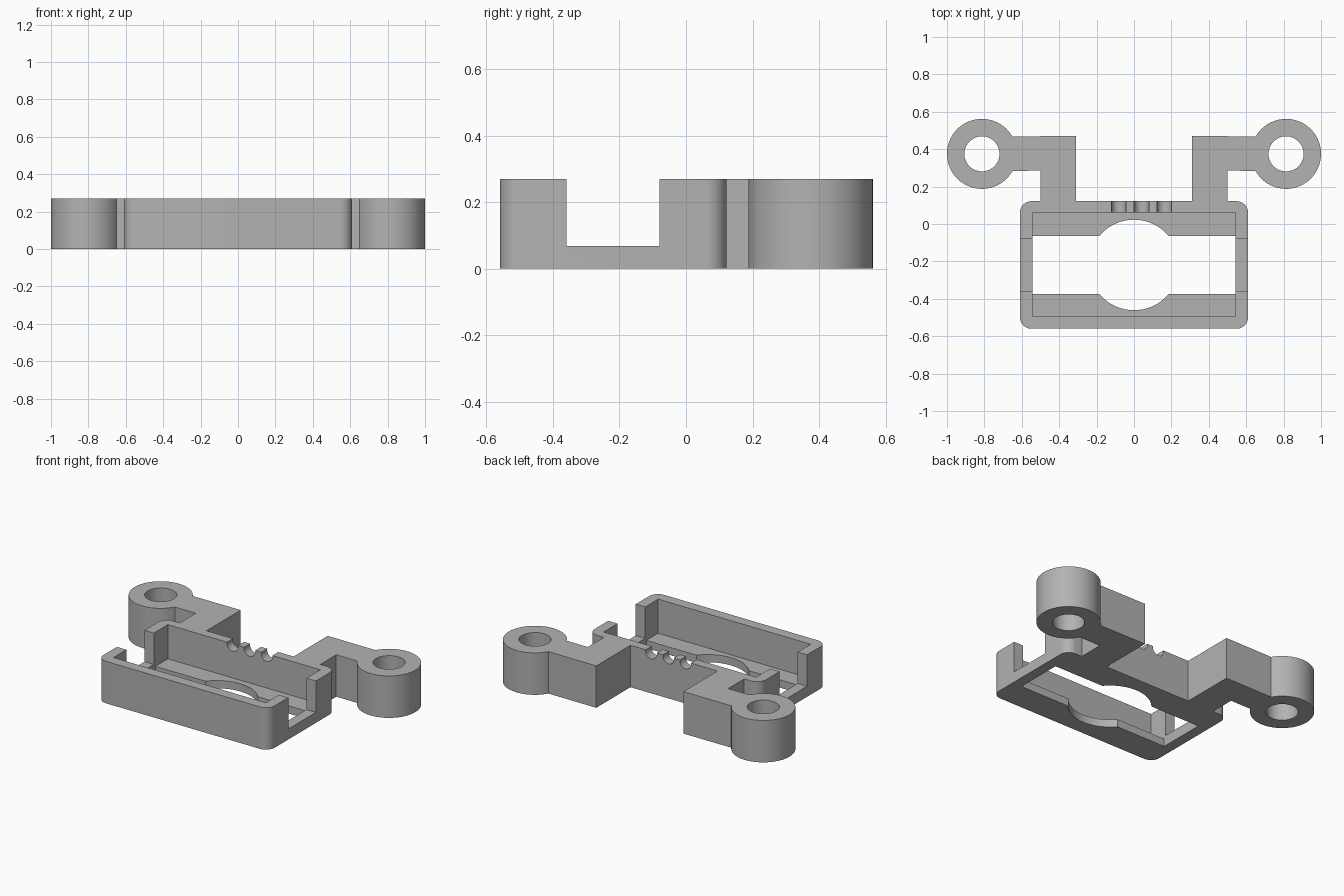
import bpy, bmesh
from math import cos, sin, radians
from mathutils import Matrix

if "Cube" in bpy.data.objects:
    bpy.data.objects.remove(bpy.data.objects["Cube"], do_unlink=True)

HEIGHT = 0.27
FLOOR = 0.05
EYE_X, EYE_Y = 0.813, 0.375

grey = bpy.data.materials.new("plain grey")
grey.use_nodes = True
colour = (0.45, 0.45, 0.45, 1)
grey.diffuse_color = colour
grey.node_tree.nodes["Principled BSDF"].inputs["Base Color"].default_value = colour


def arc(cx, cy, r, start, end, steps):
    angles = [radians(start + (end - start) * i / steps) for i in range(steps + 1)]
    return [(cx + r * cos(a), cy + r * sin(a)) for a in angles]


def prism(name, points, z0, z1):
    """Extrude a flat outline between two heights."""
    bm = bmesh.new()
    face = bm.faces.new([bm.verts.new((x, y, z0)) for x, y in points])
    result = bmesh.ops.extrude_face_region(bm, geom=[face])
    top = [v for v in result["geom"] if isinstance(v, bmesh.types.BMVert)]
    bmesh.ops.translate(bm, verts=top, vec=(0, 0, z1 - z0))
    bmesh.ops.recalc_face_normals(bm, faces=bm.faces)
    mesh = bpy.data.meshes.new(name)
    bm.to_mesh(mesh)
    bm.free()
    mesh.materials.append(grey)
    obj = bpy.data.objects.new(name, mesh)
    bpy.context.collection.objects.link(obj)
    return obj


def box(name, x0, x1, y0, y1, z0, z1):
    return prism(name, [(x0, y0), (x1, y0), (x1, y1), (x0, y1)], z0, z1)


# Outline of tray, cranked arms and eyelets, mirrored across the middle
half = arc(0.548, -0.498, 0.062, -90, 0, 10)
half += arc(0.548, 0.06, 0.062, 0, 90, 10)
half += [(0.5, 0.122), (0.5, 0.285)]
half += arc(EYE_X, EYE_Y, 0.187, -151, 150, 56)
half += [(0.31, 0.47), (0.31, 0.122)]
outline = half + [(-x, y) for x, y in reversed(half)]
bracket = prism("bracket", outline, 0, HEIGHT)

# Tray pocket, floor window and round opening
cutters = [
    box("pocket_cutter", -0.543, 0.543, -0.492, 0.062, FLOOR, 0.5),
    box("window_cutter", -0.543, 0.543, -0.373, -0.065, -0.1, 0.15),
    prism("opening_cutter", arc(0, -0.219, 0.242, 0, 354, 59), -0.1, 0.15),
    box("end_gap_cutter", -0.75, 0.75, -0.36, -0.08, 0.068, 0.5),
]

# Eyelet bores
for side in (-1, 1):
    cutters.append(prism("bore_cutter", arc(side * EYE_X, EYE_Y, 0.094, 0, 350, 35), -0.1, 0.5))

# Three wire grooves across the top of the back wall
for x in (-0.082, 0.04, 0.162):
    groove = prism("groove_cutter", arc(0, 0, 0.04, 0, 345, 23), -0.06, 0.06)
    groove.data.transform(Matrix.Translation((x, 0.09, HEIGHT - 0.008)) @ Matrix.Rotation(radians(90), 4, "X"))
    cutters.append(groove)

bpy.ops.object.select_all(action="DESELECT")
bpy.context.view_layer.objects.active = bracket
bracket.select_set(True)
for cutter in cutters:
    mod = bracket.modifiers.new("cut", "BOOLEAN")
    mod.operation = "DIFFERENCE"
    mod.solver = "EXACT"
    mod.object = cutter
    bpy.ops.object.modifier_apply(modifier=mod.name)
    bpy.data.objects.remove(cutter, do_unlink=True)

bpy.ops.object.shade_smooth_by_angle(angle=radians(30))
